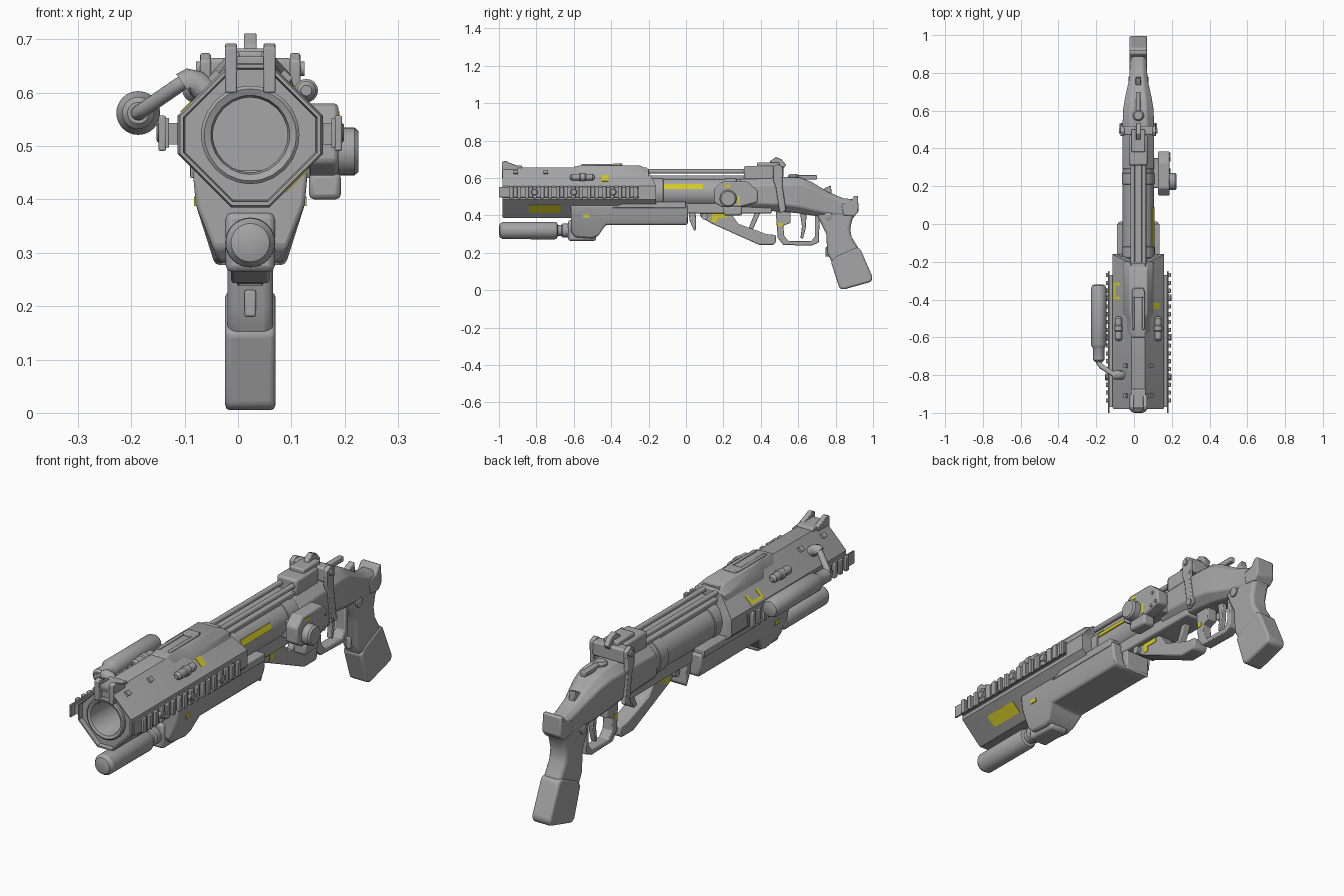
import bpy, bmesh, math
from mathutils import Vector, Matrix

CX, BZ = 0.023, 0.521          # centreline offset and bore height


def material(name, rgb):
    m = bpy.data.materials.new(name)
    m.diffuse_color = (*rgb, 1)
    return m


GREY = material("gunmetal_grey", (0.38, 0.38, 0.38))
YELLOW = material("marking_yellow", (0.66, 0.60, 0.02))


def finish(name, bm, mat=GREY, bevel=0.0, seg=2):
    bmesh.ops.recalc_face_normals(bm, faces=bm.faces)
    me = bpy.data.meshes.new(name)
    bm.to_mesh(me)
    bm.free()
    me.materials.append(mat)
    ob = bpy.data.objects.new(name, me)
    ob.location.x = CX
    bpy.context.collection.objects.link(ob)
    if bevel:
        b = ob.modifiers.new("bevel", 'BEVEL')
        b.width, b.segments, b.limit_method = bevel, seg, 'ANGLE'
        b.angle_limit = math.radians(35)
    return ob


def box(name, x, y, z, mat=GREY, bevel=0.004, rot=0.0):
    """Box from (min, max) ranges, turned about y round its centre."""
    bm = bmesh.new()
    c = Vector([(a + b) / 2 for a, b in (x, y, z)])
    size = [abs(b - a) for a, b in (x, y, z)]
    M = Matrix.Translation(c) @ Matrix.Rotation(-rot, 4, 'Y') @ Matrix.Diagonal((*size, 1))
    bmesh.ops.create_cube(bm, size=1, matrix=M)
    return finish(name, bm, mat, bevel)


def plate(name, y, ang, dist, u, width, thick, mat=GREY):
    """Thin plate on a face whose normal is at ang degrees around the bore."""
    a = math.radians(ang)
    cx = math.cos(a) * dist - math.sin(a) * u
    cz = BZ + math.sin(a) * dist + math.cos(a) * u
    box(name, (cx - thick / 2, cx + thick / 2), y, (cz - width / 2, cz + width / 2), mat, 0, a)


def loft(name, rings, mat=GREY, bevel=0.0, seg=2, caps=True):
    bm = bmesh.new()
    vs = [[bm.verts.new(p) for p in r] for r in rings]
    n = len(vs[0])
    for a, b in zip(vs, vs[1:]):
        for i in range(n):
            bm.faces.new((a[i], a[(i + 1) % n], b[(i + 1) % n], b[i]))
    if caps:
        bm.faces.new(vs[0])
        bm.faces.new(vs[-1])
    return finish(name, bm, mat, bevel, seg)


def prism(name, pts, x0, x1, bevel=0.005, seg=2, mat=GREY):
    """Side profile of (y, z) points extruded across x."""
    return loft(name, [[(x, y, z) for y, z in pts] for x in (x0, x1)], mat, bevel, seg)


def lathe(name, pts, c, axis='Y', n=32, mat=GREY):
    """Turned part: (position, radius) pairs along an axis through c."""
    rings = []
    for t, r in pts:
        ring = []
        for i in range(n):
            a = 2 * math.pi * i / n
            p, q = r * math.cos(a), r * math.sin(a)
            ring.append({'Y': (c[0] + p, t, c[1] + q), 'X': (t, c[0] + p, c[1] + q),
                         'Z': (c[0] + p, c[1] + q, t)}[axis])
        rings.append(ring)
    return loft(name, rings, mat)


def tube(name, pts, r):
    cu = bpy.data.curves.new(name, 'CURVE')
    cu.dimensions, cu.bevel_depth, cu.bevel_resolution, cu.use_fill_caps = '3D', r, 4, True
    sp = cu.splines.new('POLY')
    sp.points.add(len(pts) - 1)
    for p, co in zip(sp.points, pts):
        p.co = (*co, 1)
    tmp = bpy.data.objects.new(name + "_path", cu)
    bpy.context.collection.objects.link(tmp)
    dg = bpy.context.evaluated_depsgraph_get()
    me = bpy.data.meshes.new_from_object(tmp.evaluated_get(dg))
    bpy.data.objects.remove(tmp)
    bm = bmesh.new()
    bm.from_mesh(me)
    finish(name, bm)


# Octagonal shroud with recessed muzzle and bore
H, F = 0.136, 0.036
corners = [(H, -F), (H, F), (F, H), (-F, H), (-H, F), (-H, -F), (-F, -H), (F, -H)]
oct32 = [Vector(corners[i]).lerp(Vector(corners[(i + 1) % 8]), k / 4) for i in range(8) for k in range(4)]
octo = lambda s, y: [(p.x * s, y, BZ + p.y * s) for p in oct32]
circ = lambda r, y: [(p.x / p.length * r, y, BZ + p.y / p.length * r) for p in oct32]
rear = [(p.x, -0.16 - 0.5 * max(0, p.y - 0.036), BZ + p.y) for p in oct32]
rear_in = [(x * 0.8, y, BZ + (z - BZ) * 0.8) for x, y, z in rear]
loft("shroud", [rear_in, rear, octo(1, -0.97), octo(0.97, -0.98), octo(0.92, -0.98), octo(0.9, -0.96),
                circ(0.092, -0.96), circ(0.092, -0.972), circ(0.086, -0.977), circ(0.074, -0.972),
                circ(0.07, -0.96), circ(0.07, -0.55)])

# Barrel, collars and top rods
lathe("barrel", [(-0.3, 0.083), (0.36, 0.083)], (0, BZ))
for y in (-0.15, 0.24):
    lathe("barrel_collar", [(y - 0.03, 0.083), (y - 0.028, 0.087), (y + 0.028, 0.087), (y + 0.03, 0.083)], (0, BZ))
for s in (-1, 1):
    lathe("top_rod", [(-0.25, 0.012), (0.32, 0.012)], (s * 0.03, 0.635), n=16)
box("rod_bed", (-0.042, 0.042), (-0.24, 0.32), (0.585, 0.613))

# Side rails with teeth and bolts, studs and side capsules
for s in (-1, 1):
    box("rail_stem", (s * 0.13, s * 0.155), (-0.97, -0.27), (0.503, 0.543), bevel=0)
    box("rail_plate", (s * 0.152, s * 0.160), (-1.0, -0.25), (0.497, 0.553), bevel=0.002)
    for i in range(17):
        y = -0.945 + i * 0.0415
        box("rail_tooth", (s * 0.158, s * 0.172), (y, y + 0.022), (0.491, 0.557), bevel=0.003)
    for y in (-0.81, -0.6, -0.39):
        lathe("rail_bolt", [(s * 0.15, 0.018), (s * 0.173, 0.018), (s * 0.176, 0.014)], (y, 0.525), 'X', 16)
    for y in (-0.91, -0.75):
        plate("shroud_stud", (y - 0.012, y + 0.012), 90 - s * 45, 0.125, s * 0.03, 0.022, 0.014)
    lathe("side_capsule", [(-0.62, 0.01), (-0.61, 0.018), (-0.57, 0.018), (-0.565, 0.022), (-0.54, 0.022),
                           (-0.535, 0.018), (-0.5, 0.018), (-0.49, 0.01)], (s * 0.105, 0.604), n=16)
    # Front sight posts
    prism("front_sight_post", [(-0.985, 0.6), (-0.985, 0.685), (-0.965, 0.693), (-0.94, 0.68), (-0.9, 0.665),
                               (-0.9, 0.6)], s * 0.025, s * 0.047, 0.003)
prism("front_sight_base", [(-0.975, 0.65), (-0.975, 0.668), (-0.88, 0.668), (-0.87, 0.65)], -0.04, 0.04, 0.003)

# Top cover with latch handle
cover = lambda k, y, t: [(-0.085 * k, y, 0.6), (-0.075 * k, y, 0.635), (-0.045 * k, y, t), (0.045 * k, y, t),
                         (0.075 * k, y, 0.635), (0.085 * k, y, 0.6)]
loft("top_cover", [cover(0.7, -0.6, 0.66), cover(0.8, -0.56, 0.668), cover(0.8, -0.5, 0.668), cover(1, -0.47, 0.668),
                   cover(1, -0.25, 0.668), cover(1, -0.2, 0.645)], bevel=0.003)
for s in (-1, 1):
    box("latch_side", (s * 0.02, s * 0.034), (-0.56, -0.35), (0.66, 0.676))
box("latch_handle", (-0.03, 0.03), (-0.39, -0.34), (0.66, 0.677))

# Fore stock and the bracket holding the front tube
stock = [(-0.615, 0.31, 0.07), (-0.59, 0.283, 0.06), (-0.5, 0.277, 0.066), (-0.47, 0.29, 0.07),
         (-0.43, 0.348, 0.088), (0.0, 0.348, 0.088), (0.012, 0.36, 0.088)]
loft("fore_stock", [[(-0.108, y, 0.455), (0.108, y, 0.455), (0.102, y, 0.39), (w, y, zb), (-w, y, zb),
                     (-0.102, y, 0.39)] for y, zb, w in stock], bevel=0.008)
for s in (-1, 1):
    prism("stock_side_panel", [(-0.4, 0.44), (-0.3, 0.475), (0.0, 0.475), (0.0, 0.44)], s * 0.06, s * 0.113, 0.004)
box("tube_bracket", (-0.046, 0.046), (-0.63, -0.48), (0.264, 0.375), bevel=0.012)
lathe("front_tube", [(-1.0, 0.02), (-0.995, 0.036), (-0.98, 0.046), (-0.7, 0.047), (-0.69, 0.042), (-0.685, 0.03),
                     (-0.665, 0.03), (-0.66, 0.038), (-0.62, 0.038), (-0.6, 0.03)], (0, 0.319))
prism("stock_fin", [(0.01, 0.45), (0.05, 0.45), (0.055, 0.33), (0.045, 0.315), (0.02, 0.37)], -0.06, 0.06)

# Left canister and its feed pipe
lathe("side_canister", [(-0.73, 0.02), (-0.72, 0.03), (-0.66, 0.03), (-0.65, 0.036), (-0.64, 0.041), (-0.34, 0.041),
                        (-0.325, 0.034), (-0.32, 0.02)], (-0.21, 0.562))
tube("feed_pipe", [(-0.21, -0.71, 0.562), (-0.21, -0.735, 0.562), (-0.195, -0.755, 0.572), (-0.14, -0.79, 0.61),
                   (-0.125, -0.8, 0.62), (-0.11, -0.8, 0.622), (-0.05, -0.8, 0.58)], 0.014)
tube("pipe_elbow", [(-0.125, -0.8, 0.615), (-0.115, -0.8, 0.622), (-0.1, -0.8, 0.618), (-0.06, -0.8, 0.58)], 0.024)

# Receiver, tapering back to the grip
recv = [(0.29, 0.43, 0.595, 0.083), (0.52, 0.42, 0.605, 0.084), (0.61, 0.41, 0.602, 0.08), (0.67, 0.40, 0.58, 0.07),
        (0.76, 0.39, 0.525, 0.05), (0.84, 0.385, 0.492, 0.044), (0.9, 0.40, 0.485, 0.043)]


def section(y, z0, z1, w):
    c = w * 0.45
    return [(-w, y, z0 + c), (-w, y, z1 - c), (-w + c, y, z1), (w - c, y, z1),
            (w, y, z1 - c), (w, y, z0 + c), (w - c, y, z0), (c - w, y, z0)]


loft("receiver", [section(*r) for r in recv], bevel=0.006)
box("receiver_shelf", (-0.062, 0.062), (0.0, 0.46), (0.41, 0.47), bevel=0.008)

# Rear sight block, strap, hammer
box("sight_block", (-0.05, 0.05), (0.31, 0.47), (0.59, 0.665), bevel=0.01)
box("sight_block_cap", (-0.036, 0.036), (0.38, 0.5), (0.65, 0.683), bevel=0.006)
prism("rear_sight", [(0.44, 0.66), (0.45, 0.69), (0.48, 0.712), (0.51, 0.70), (0.535, 0.67), (0.52, 0.65)],
      -0.012, 0.012, 0.003)
for s in (-1, 1):
    prism("strap_side", [(0.465, 0.59), (0.465, 0.66), (0.49, 0.675), (0.52, 0.66), (0.515, 0.56), (0.535, 0.43),
                         (0.5, 0.41), (0.48, 0.55)], s * 0.074, s * 0.094, 0.004)
    lathe("strap_bolt", [(s * 0.08, 0.016), (s * 0.1, 0.016)], (0.515, 0.435), 'X', 16)
    lathe("strap_pin", [(s * 0.08, 0.014), (s * 0.102, 0.014)], (0.492, 0.645), 'X', 16)
    lathe("grip_bolt", [(s * 0.03, 0.022), (s * 0.05, 0.022), (s * 0.053, 0.017)], (0.76, 0.395), 'X', 20)
    lathe("strut_bolt", [(s * 0.03, 0.018), (s * 0.052, 0.018)], (0.1, 0.395), 'X', 16)
box("strap_bridge", (-0.08, 0.08), (0.47, 0.52), (0.6, 0.665), bevel=0.008)
lathe("hammer_knob", [(0.57, 0.03), (0.61, 0.03), (0.62, 0.022)], (0, 0.575), 'Z', 24)
box("hammer_arm", (-0.012, 0.012), (0.57, 0.7), (0.592, 0.616))
prism("hammer_spur", [(0.72, 0.53), (0.75, 0.55), (0.775, 0.56), (0.78, 0.5)], -0.014, 0.014, 0.003)

# Right-hand module with drum
prism("module_body", [(0.15, 0.54), (0.19, 0.58), (0.33, 0.58), (0.385, 0.53), (0.385, 0.47), (0.29, 0.445),
                      (0.19, 0.445), (0.15, 0.47)], 0.105, 0.165, 0.008)
box("module_mount", (0.05, 0.12), (0.19, 0.35), (0.46, 0.54))
lathe("module_drum", [(0.14, 0.045), (0.195, 0.045), (0.203, 0.038)], (0.225, 0.49), 'X', 28)
box("module_foot", (0.11, 0.17), (0.2, 0.3), (0.40, 0.45), bevel=0.01)
for y, z in ((0.34, 0.47), (0.37, 0.48), (0.35, 0.53)):
    lathe("module_screw", [(0.16, 0.008), (0.169, 0.008)], (y, z), 'X', 12)

# Lower strut, trigger guard and triggers
prism("lower_strut", [(0.07, 0.425), (0.08, 0.39), (0.14, 0.355), (0.39, 0.243), (0.47, 0.243), (0.48, 0.255),
                      (0.48, 0.295), (0.43, 0.3), (0.28, 0.355), (0.23, 0.425)], -0.036, 0.036, 0.006)
prism("trigger_guard", [(0.48, 0.42), (0.49, 0.28), (0.52, 0.242), (0.67, 0.238), (0.71, 0.255), (0.715, 0.4),
                        (0.69, 0.4), (0.69, 0.29), (0.67, 0.262), (0.55, 0.262), (0.525, 0.29), (0.52, 0.345),
                        (0.56, 0.36), (0.56, 0.42)], -0.025, 0.025, 0.004)
prism("trigger", [(0.61, 0.41), (0.645, 0.41), (0.64, 0.33), (0.625, 0.275), (0.612, 0.28), (0.62, 0.34)],
      -0.012, 0.012, 0.003)
prism("front_lever", [(0.37, 0.42), (0.4, 0.42), (0.36, 0.33), (0.33, 0.32)], -0.015, 0.015, 0.003)

# Grip
prism("grip_neck", [(0.69, 0.43), (0.72, 0.36), (0.75, 0.30), (0.755, 0.2), (0.79, 0.13), (0.9, 0.15), (0.925, 0.22),
                    (0.885, 0.285), (0.878, 0.33), (0.89, 0.38), (0.915, 0.42), (0.9, 0.47)], -0.043, 0.043, 0.016, 3)
prism("grip_base", [(0.775, 0.15), (0.80, 0.18), (0.91, 0.23), (0.932, 0.22), (0.998, 0.07), (0.99, 0.045),
                    (0.84, 0.003), (0.82, 0.012)], -0.047, 0.047, 0.012, 3)
box("grip_ridge", (-0.011, 0.011), (0.745, 0.79), (0.18, 0.23))
prism("grip_tang", [(0.83, 0.46), (0.88, 0.475), (0.9, 0.505), (0.92, 0.505), (0.922, 0.42), (0.9, 0.395),
                    (0.84, 0.4)], -0.046, 0.046, 0.006)

# Yellow markings
plate("barrel_mark", (-0.12, 0.09), 23, 0.083, 0, 0.028, 0.006, YELLOW)
plate("upper_mark", (-0.45, -0.415), 45, 0.1216, 0, 0.07, 0.004, YELLOW)
plate("lower_mark", (-0.84, -0.67), -45, 0.1216, 0, 0.058, 0.004, YELLOW)
plate("left_mark_bar", (-0.4, -0.31), 135, 0.1216, 0.055, 0.014, 0.004, YELLOW)
for y in (-0.4, -0.325):
    plate("left_mark_end", (y, y + 0.015), 135, 0.1216, 0.035, 0.04, 0.004, YELLOW)
for s in (-1, 1):
    box("stock_mark", (s * 0.098, s * 0.1055), (-0.55, -0.515), (0.388, 0.406), YELLOW, 0)
    box("strut_mark_bar", (s * 0.034, s * 0.038), (0.14, 0.22), (0.388, 0.41), YELLOW, 0)
    box("strut_mark_leg", (s * 0.034, s * 0.038), (0.14, 0.165), (0.365, 0.39), YELLOW, 0)
    box("guard_mark", (s * 0.022, s * 0.027), (0.492, 0.515), (0.34, 0.36), YELLOW, 0)
box("module_mark", (0.163, 0.167), (0.275, 0.29), (0.455, 0.505), YELLOW, 0)
box("module_top_mark", (0.163, 0.167), (0.205, 0.235), (0.55, 0.565), YELLOW, 0)

# Smooth rounded surfaces, keep hard edges
bpy.ops.object.select_all(action='SELECT')
bpy.context.view_layer.objects.active = bpy.data.objects["shroud"]
bpy.ops.object.shade_smooth_by_angle(angle=math.radians(32))
